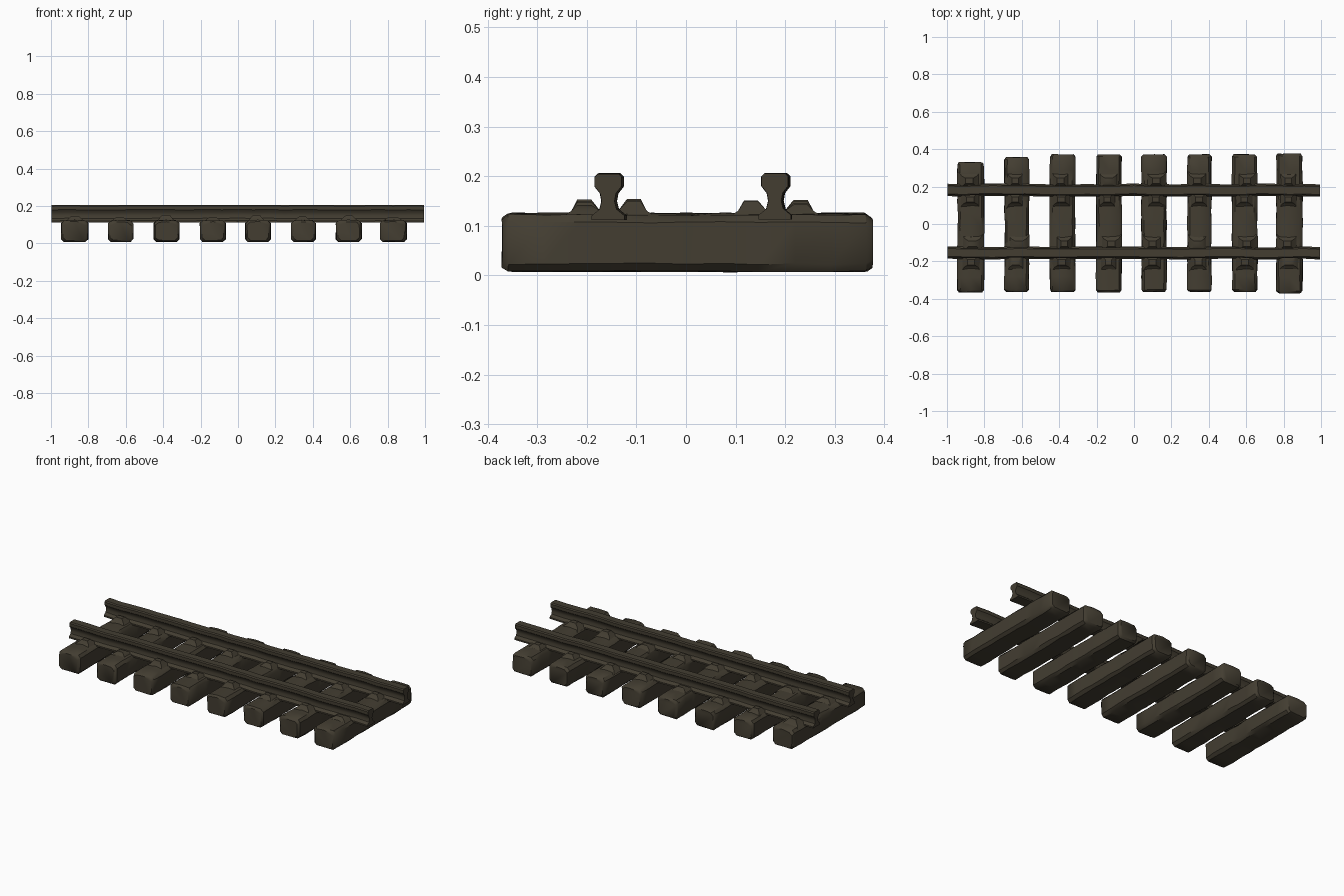
import bpy, bmesh, math, random

if "Cube" in bpy.data.objects:
    bpy.data.objects.remove(bpy.data.objects["Cube"])

random.seed(7)

wood = bpy.data.materials.new("dark_weathered_brown")
wood.diffuse_color = (0.056, 0.047, 0.031, 1)
wood.use_nodes = True
wood.node_tree.nodes["Principled BSDF"].inputs["Base Color"].default_value = wood.diffuse_color


def finish(bm, name, angle=40):
    bmesh.ops.recalc_face_normals(bm, faces=bm.faces)
    me = bpy.data.meshes.new(name)
    bm.to_mesh(me)
    bm.free()
    me.materials.append(wood)
    ob = bpy.data.objects.new(name, me)
    bpy.context.collection.objects.link(ob)
    bpy.ops.object.select_all(action='DESELECT')
    ob.select_set(True)
    bpy.context.view_layer.objects.active = ob
    bpy.ops.object.shade_smooth_by_angle(angle=math.radians(angle))
    return ob


def loft(rings, name, angle=40):
    # closed tube through rings of points
    bm = bmesh.new()
    vs = [[bm.verts.new(p) for p in r] for r in rings]
    n = len(vs[0])
    for a, b in zip(vs, vs[1:]):
        for i in range(n):
            j = (i + 1) % n
            bm.faces.new((a[i], a[j], b[j], b[i]))
    bm.faces.new(vs[0])
    bm.faces.new(vs[-1][::-1])
    return finish(bm, name, angle)


def jit(a):
    return random.uniform(-a, a)


# sleepers: centre x, half width, back end, front end
SLEEPERS = [(-0.873, 0.071, 0.33, -0.365), (-0.627, 0.065, 0.357, -0.362),
            (-0.382, 0.068, 0.372, -0.363), (-0.134, 0.068, 0.372, -0.366),
            (0.107, 0.067, 0.372, -0.363), (0.350, 0.064, 0.372, -0.363),
            (0.592, 0.067, 0.372, -0.363), (0.831, 0.070, 0.376, -0.371)]
RAILS = (-0.155, 0.181)


def sleeper_ring(cx, hw, y, z0, z1, c, wob):
    pts = [(-hw + c, z0), (hw - c, z0), (hw, z0 + c), (hw, z1 - c),
           (hw - c, z1), (0, z1 + 0.003), (-hw + c, z1), (-hw, z1 - c), (-hw, z0 + c)]
    return [(cx + x + jit(wob), y + jit(wob * 0.5), z + jit(wob * 0.6)) for x, z in pts]


for k, (cx, hw, yb, yf) in enumerate(SLEEPERS):
    rings = [sleeper_ring(cx, hw - 0.010, yf, 0.016, 0.113, 0.016, 0.003)]
    steps = 10
    for s in range(steps + 1):
        y = yf + 0.012 + (yb - yf - 0.024) * s / steps
        rings.append(sleeper_ring(cx, hw, y, 0.008, 0.122, 0.015, 0.003))
    rings.append(sleeper_ring(cx, hw - 0.010, yb, 0.016, 0.113, 0.016, 0.003))
    loft(rings, f"sleeper_{k + 1}")

# rails: half profile (y, z) from foot to head, mirrored
HALF = [(0.033, 0.112), (0.033, 0.121), (0.017, 0.134), (0.013, 0.150),
        (0.016, 0.166), (0.027, 0.180), (0.027, 0.199), (0.021, 0.205)]
PROFILE = HALF + [(-y, z) for y, z in reversed(HALF)]
for r, cy in enumerate(RAILS):
    rings = []
    for s in range(25):
        x = -0.998 + 1.993 * s / 24
        dy, dz = jit(0.003), jit(0.001)
        rings.append([(x, cy + dy + y, z + dz) for y, z in PROFILE])
    loft(rings, f"rail_{r + 1}", 35)


# wedge-shaped fastenings on both sides of each rail
def clip(cx, cy, side, name):
    h = 0.147 + jit(0.007)
    w = 0.052 + jit(0.006)

    def rect(wx, near, far, z):
        ya, yb = cy + side * near, cy + side * far
        return [(cx - wx, ya, z), (cx + wx, ya, z), (cx + wx, yb, z), (cx - wx, yb, z)]
    loft([rect(w, 0.012, 0.098, 0.116), rect(w * 0.7, 0.018, 0.076, 0.130),
          rect(w * 0.36, 0.036, 0.064, h)], name, 35)


for k, (cx, hw, yb, yf) in enumerate(SLEEPERS):
    for r, cy in enumerate(RAILS):
        for side in (-1, 1):
            clip(cx + jit(0.012), cy, side,
                 f"rail_clip_{k + 1}_{r + 1}_{'front' if side < 0 else 'back'}")
